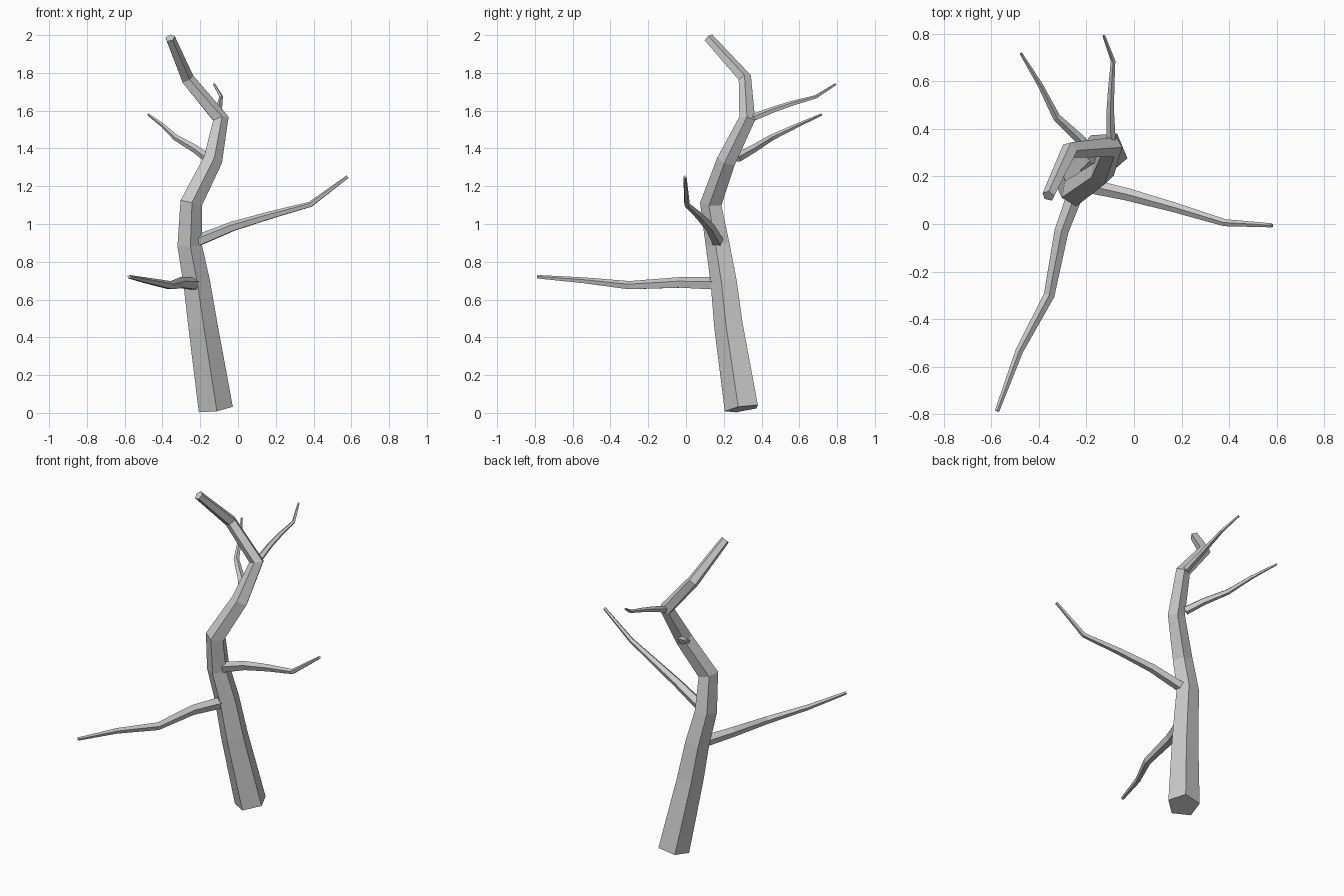
import bpy, bmesh, math
from mathutils import Vector

if "Cube" in bpy.data.objects:
    bpy.data.objects.remove(bpy.data.objects["Cube"])


def limb(name, path, r0, r1, sides, spin):
    """Tapered low-poly tube along a path with a ring at every point."""
    pts = [Vector(p) for p in path]
    n = len(pts)
    segs = [(pts[i + 1] - pts[i]).normalized() for i in range(n - 1)]
    dirs = [segs[0]] + [(segs[i] + segs[i + 1]).normalized() for i in range(n - 2)] + [segs[-1]]
    total = sum((pts[i + 1] - pts[i]).length for i in range(n - 1))
    # start frame: as near to world x (or up, for level limbs) as possible
    ref = Vector((1, 0, 0)) if abs(dirs[0].z) > 0.8 else Vector((0, 0, 1))
    bm = bmesh.new()
    rings, run = [], 0.0
    for i, (p, d) in enumerate(zip(pts, dirs)):
        if i:
            run += (p - pts[i - 1]).length
            ref = dirs[i - 1].rotation_difference(d) @ ref
        u = (ref - d * ref.dot(d)).normalized()
        v = d.cross(u)
        r = r0 + (r1 - r0) * run / total
        ring = []
        for k in range(sides):
            a = math.radians(spin) + 2 * math.pi * k / sides
            ring.append(bm.verts.new(p + (u * math.cos(a) + v * math.sin(a)) * r))
        rings.append(ring)
    for a, b in zip(rings, rings[1:]):
        for k in range(sides):
            j = (k + 1) % sides
            bm.faces.new((a[k], a[j], b[j], b[k]))
    bm.faces.new(rings[0][::-1])
    bm.faces.new(rings[-1])
    bmesh.ops.recalc_face_normals(bm, faces=bm.faces)
    me = bpy.data.meshes.new(name)
    bm.to_mesh(me)
    bm.free()
    ob = bpy.data.objects.new(name, me)
    bpy.context.collection.objects.link(ob)
    return ob


# crooked five-sided trunk
limb("trunk", [(-.12, .30, .022), (-.187, .231, .46), (-.22, .205, .69), (-.258, .172, .89),
               (-.25, .135, 1.11), (-.135, .215, 1.335), (-.093, .325, 1.555),
               (-.27, .312, 1.77), (-.36, .118, 1.985)], .096, .027, 5, -85)

# long low branch reaching forward
limb("low_branch", [(-.238, .15, .683), (-.305, -.03, .688), (-.357, -.30, .674),
                    (-.483, -.535, .70), (-.576, -.787, .72)], .036, .010, 5, 0)

# branch reaching right
limb("right_branch", [(-.21, .165, .912), (-.03, .125, .985), (.17, .07, 1.045),
                      (.383, .005, 1.103), (.58, -.006, 1.25)], .033, .009, 5, 0)

# upper branch reaching back left
limb("back_left_branch", [(-.16, .27, 1.35), (-.225, .355, 1.397), (-.328, .452, 1.457),
                          (-.395, .585, 1.52), (-.476, .718, 1.58)], .026, .006, 5, 0)

# thin top branch reaching back
limb("back_branch", [(-.097, .35, 1.56), (-.10, .47, 1.607), (-.096, .57, 1.64),
                     (-.088, .686, 1.672), (-.127, .793, 1.74)], .021, .006, 5, 0)
